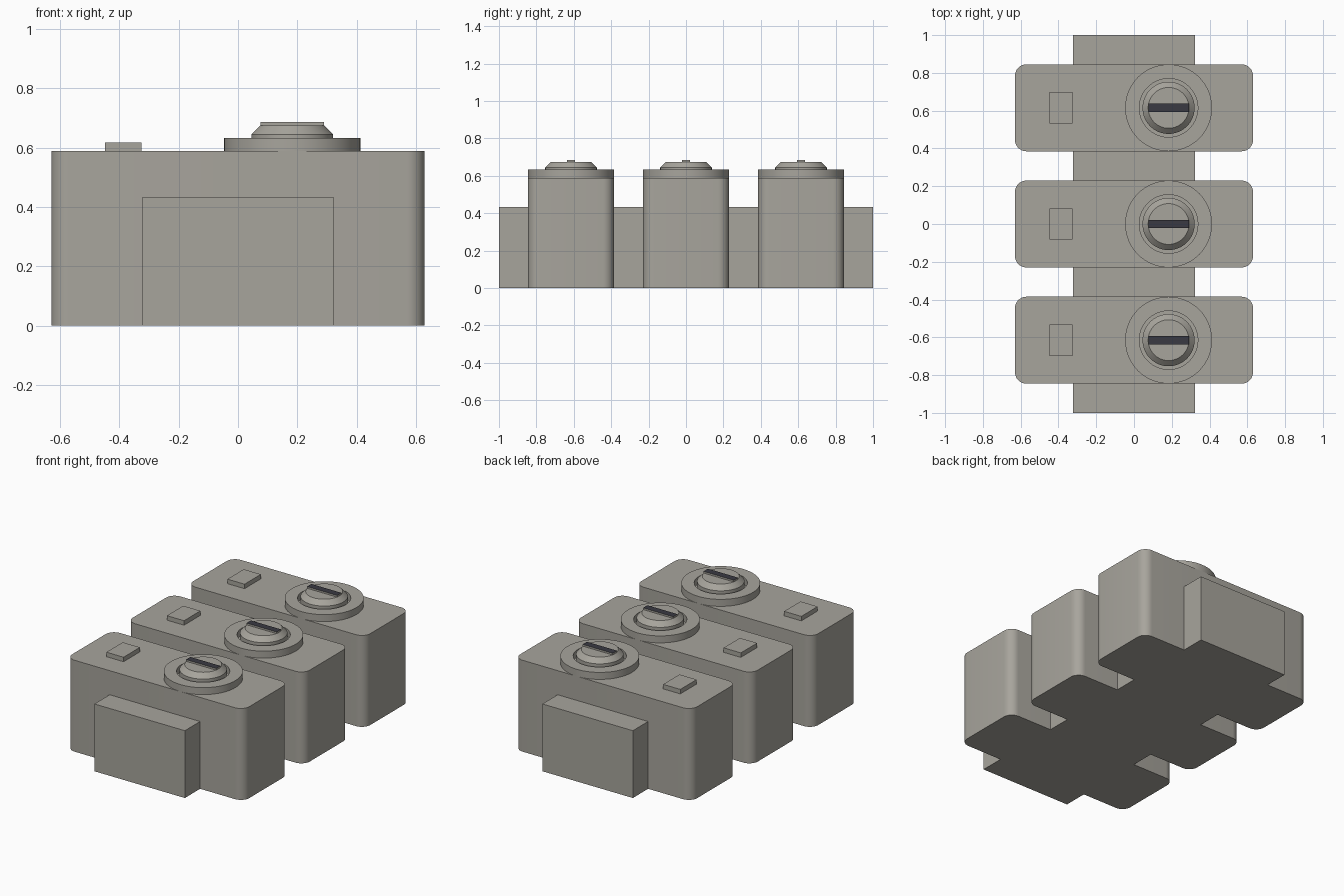
import bpy, bmesh, math

if "Cube" in bpy.data.objects:
    bpy.data.objects.remove(bpy.data.objects["Cube"], do_unlink=True)


def make_material(name, color):
    mat = bpy.data.materials.new(name)
    mat.use_nodes = True
    mat.diffuse_color = color
    mat.node_tree.nodes["Principled BSDF"].inputs["Base Color"].default_value = color
    return mat


GREY = make_material("warm grey", (0.39, 0.375, 0.335, 1))
DARK = make_material("dark slate", (0.042, 0.042, 0.055, 1))


def finish(name, bm, smooth=False):
    bmesh.ops.recalc_face_normals(bm, faces=bm.faces)
    mesh = bpy.data.meshes.new(name)
    bm.to_mesh(mesh)
    bm.free()
    mesh.materials.append(GREY)
    obj = bpy.data.objects.new(name, mesh)
    bpy.context.collection.objects.link(obj)
    if smooth:
        bpy.ops.object.select_all(action="DESELECT")
        obj.select_set(True)
        bpy.context.view_layer.objects.active = obj
        bpy.ops.object.shade_smooth_by_angle(angle=math.radians(30))
    return obj


def block(name, x0, x1, y0, y1, z0, z1, radius=0):
    """Box, optionally with rounded vertical edges."""
    bm = bmesh.new()
    bmesh.ops.create_cube(bm, size=1)
    for v in bm.verts:
        v.co = ((x0 + x1) / 2 + v.co.x * (x1 - x0),
                (y0 + y1) / 2 + v.co.y * (y1 - y0),
                (z0 + z1) / 2 + v.co.z * (z1 - z0))
    if radius:
        upright = [e for e in bm.edges
                   if abs(e.verts[0].co.z - e.verts[1].co.z) > 0.1]
        bmesh.ops.bevel(bm, geom=upright, offset=radius, segments=8,
                        profile=0.5, affect="EDGES")
    return finish(name, bm, smooth=radius > 0)


def lathe(name, profile, x, y, steps=64):
    """Spin a radius/height profile around a vertical axis."""
    bm = bmesh.new()
    verts = [bm.verts.new((r, 0, z)) for r, z in profile]
    edges = [bm.edges.new(pair) for pair in zip(verts, verts[1:])]
    bmesh.ops.spin(bm, geom=verts + edges, cent=(0, 0, 0), axis=(0, 0, 1),
                   angle=math.tau, steps=steps)
    bmesh.ops.remove_doubles(bm, verts=bm.verts, dist=0.0005)
    bmesh.ops.translate(bm, verts=bm.verts, vec=(x, y, 0))
    return finish(name, bm, smooth=True)


PITCH = 0.615       # spacing of the three housings
HALF = 0.23         # half depth of a housing
TOP = 0.588         # housing height
DIAL_X = 0.183
centres = [-PITCH, 0, PITCH]

for i, y in enumerate(centres, 1):
    # Rounded housing and push button
    block(f"housing_{i}", -0.63, 0.63, y - HALF, y + HALF, 0, TOP, radius=0.06)
    block(f"button_{i}", -0.448, -0.326, y - 0.083, y + 0.083, TOP, 0.617)

    # Collar ring around the rotary knob
    lathe(f"dial_collar_{i}", [(0.155, TOP), (HALF, TOP), (HALF, 0.633),
                               (0.155, 0.633), (0.155, TOP)], DIAL_X, y)
    lathe(f"dial_knob_{i}", [(0.138, TOP), (0.138, 0.645), (0.108, 0.675),
                             (0, 0.675)], DIAL_X, y)

    # Raised pointer bar with a dark top
    bar = block(f"dial_pointer_{i}", DIAL_X - 0.107, DIAL_X + 0.107,
                y - 0.022, y + 0.022, 0.675, 0.686)
    bar.data.materials.append(DARK)
    for face in bar.data.polygons:
        face.material_index = int(face.normal.z > 0.5)

# Lower connector blocks between and beyond the housings
starts = [-1] + [y + HALF for y in centres]
ends = [y - HALF for y in centres] + [1]
for i, (y0, y1) in enumerate(zip(starts, ends), 1):
    block(f"connector_{i}", -0.322, 0.322, y0, y1, 0, 0.433)
